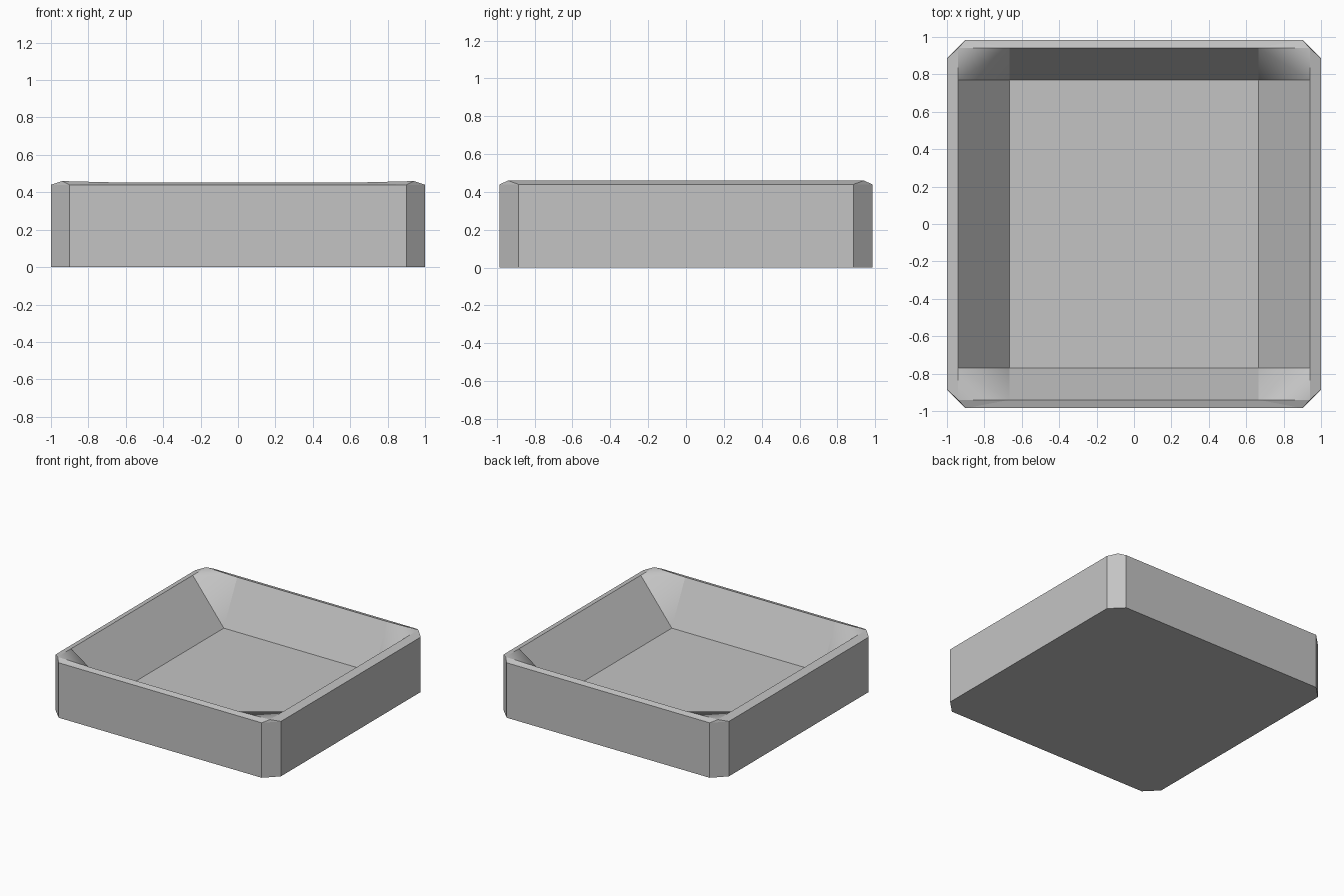
import bpy
import bmesh
from math import radians

cube = bpy.data.objects.get("Cube")
if cube:
    bpy.data.objects.remove(cube, do_unlink=True)

# Main dimensions
W, D, CUT = 1.0, 0.985, 0.1          # outer half width, half depth, corner cut
WALL_TOP, FLOOR = 0.44, 0.11
FX, FY = 0.665, 0.77                 # half size of the inner floor
RIM = 0.94                           # half size of the inner rim
SIDE_Z, END_Z = 0.46, 0.453          # rim heights on the sides and ends

grey = bpy.data.materials.new("light_grey")
grey.use_nodes = True
COLOUR = (0.55, 0.55, 0.55, 1)
grey.diffuse_color = COLOUR
grey.node_tree.nodes["Principled BSDF"].inputs["Base Color"].default_value = COLOUR

# Corner points of one quarter of the tray
outline = [(0, D), (W - CUT, D), (W, D - CUT), (W, 0)]
base = [(x, y, 0) for x, y in outline]
top = [(x, y, WALL_TOP) for x, y in outline]
floor_corner, floor_end, floor_side = (FX, FY, FLOOR), (0, FY, FLOOR), (FX, 0, FLOOR)
rim_corner = (RIM, RIM, SIDE_Z)
rim_end, rim_end_mid = (FX, RIM, END_Z), (0, RIM, END_Z)
rim_side, rim_side_mid = (RIM, FY, SIDE_Z), (RIM, 0, SIDE_Z)

quarter = [
    [(0, 0, 0)] + base,                                        # underside
    *[[base[i], base[i + 1], top[i + 1], top[i]] for i in range(3)],  # outer walls
    [top[0], top[1], rim_end, rim_end_mid],                    # bevelled rim
    [top[1], rim_corner, rim_end],
    [top[1], top[2], rim_corner],
    [top[2], top[3], rim_side_mid, rim_side, rim_corner],
    [rim_end_mid, rim_end, floor_corner, floor_end],           # sloping inner walls
    [rim_side_mid, rim_side, floor_corner, floor_side],
    [rim_end, rim_side, floor_corner],                         # filled inner corner
    [rim_end, rim_corner, rim_side],
    [(0, 0, FLOOR), floor_end, floor_corner, floor_side],      # floor
]

# Mirror the quarter into a closed tray
bm = bmesh.new()
for sx in (1, -1):
    for sy in (1, -1):
        for face in quarter:
            bm.faces.new([bm.verts.new((x * sx, y * sy, z)) for x, y, z in face])
bmesh.ops.remove_doubles(bm, verts=bm.verts, dist=0.0005)
bmesh.ops.dissolve_limit(bm, angle_limit=radians(0.2), verts=bm.verts, edges=bm.edges)
bmesh.ops.recalc_face_normals(bm, faces=bm.faces)

# Only the fold inside each corner is shaded softly
for face in bm.faces:
    face.smooth = True
for edge in bm.edges:
    a, b = (v.co for v in edge.verts)
    fold = (min(a.z, b.z) > WALL_TOP + 0.005
            and abs(abs(a.x - b.x) - (RIM - FX)) < 0.01
            and abs(abs(a.y - b.y) - (RIM - FY)) < 0.01)
    edge.smooth = fold

mesh = bpy.data.meshes.new("tray")
bm.to_mesh(mesh)
bm.free()
mesh.materials.append(grey)
tray = bpy.data.objects.new("tray", mesh)
bpy.context.collection.objects.link(tray)
